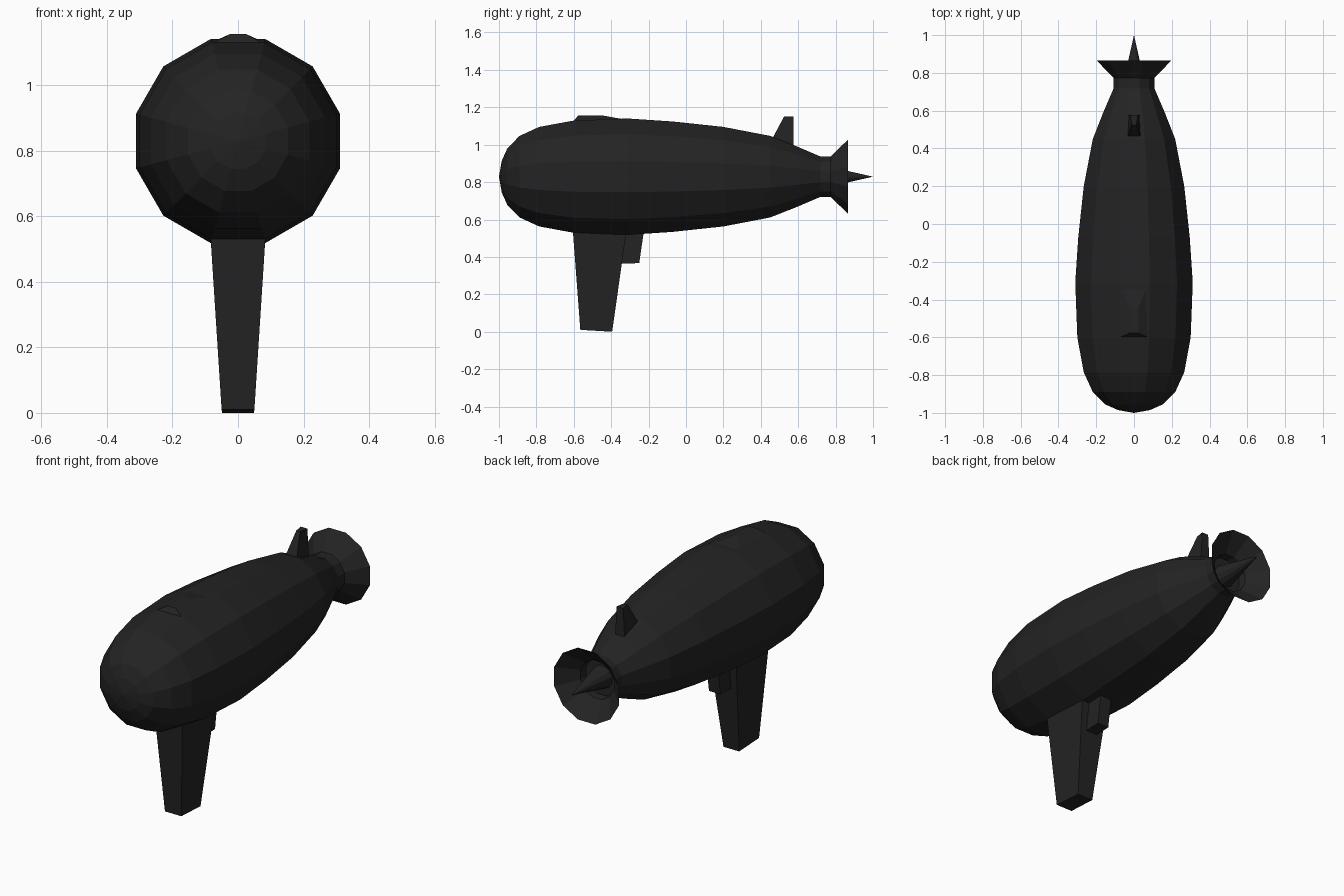
import bpy, bmesh, math

cube = bpy.data.objects.get("Cube")
if cube:
    bpy.data.objects.remove(cube, do_unlink=True)

AXIS_Z = 0.829   # height of the hull's long axis
SIDES = 12

black = bpy.data.materials.new("matte_black")
black.use_nodes = True
black.diffuse_color = (0.017, 0.017, 0.017, 1)
bsdf = next(n for n in black.node_tree.nodes if n.type == 'BSDF_PRINCIPLED')
bsdf.inputs["Base Color"].default_value = black.diffuse_color
bsdf.inputs["Roughness"].default_value = 0.8


def finish(name, bm):
    bmesh.ops.recalc_face_normals(bm, faces=bm.faces)
    mesh = bpy.data.meshes.new(name)
    bm.to_mesh(mesh)
    bm.free()
    mesh.materials.append(black)
    obj = bpy.data.objects.new(name, mesh)
    bpy.context.collection.objects.link(obj)
    return obj


def lathe(name, profile):
    """Faceted solid around the long axis; profile is (y, flat radius), zero radius = tip."""
    bm = bmesh.new()
    rings = []
    for y, flat in profile:
        if flat == 0:
            rings.append([bm.verts.new((0, y, AXIS_Z))] * SIDES)
            continue
        r = flat / math.cos(math.pi / SIDES)
        angles = [2 * math.pi * (k + 0.5) / SIDES for k in range(SIDES)]
        rings.append([bm.verts.new((r * math.cos(a), y, AXIS_Z + r * math.sin(a))) for a in angles])
    for a, b in zip(rings, rings[1:]):
        for k in range(SIDES):
            n = (k + 1) % SIDES
            corners = list(dict.fromkeys((a[k], a[n], b[n], b[k])))
            bm.faces.new(corners)
    return finish(name, bm)


def tapered_block(name, outline):
    """Mirrored six-sided block; outline is a side-on quad of (half width, y, z)."""
    bm = bmesh.new()
    left = [bm.verts.new((x, y, z)) for x, y, z in outline]
    right = [bm.verts.new((-x, y, z)) for x, y, z in outline]
    bm.faces.new(left)
    bm.faces.new(right[::-1])
    for k in range(4):
        n = (k + 1) % 4
        bm.faces.new((left[k], right[k], right[n], left[n]))
    return finish(name, bm)


# Hull with flared tail duct, turning back inside to a recessed wall
lathe("hull", [
    (-1.0, 0), (-0.985, 0.085), (-0.955, 0.152), (-0.89, 0.218), (-0.785, 0.266),
    (-0.6, 0.3), (-0.31, 0.311), (-0.07, 0.295), (0.2, 0.266), (0.45, 0.218),
    (0.59, 0.163), (0.718, 0.108), (0.773, 0.108), (0.866, 0.198),
    (0.775, 0.102), (0.73, 0.1), (0.73, 0)])

# Tail spike inside the duct
lathe("tail_spike", [(0.725, 0), (0.725, 0.062), (1.0, 0)])

# Support mast and the small block behind it
tapered_block("mast", [(0.084, -0.605, 0.54), (0.05, -0.565, 0.01),
                       (0.048, -0.395, 0.0), (0.083, -0.318, 0.54)])
tapered_block("mast_rear_block", [(0.035, -0.36, 0.54), (0.035, -0.36, 0.363),
                                  (0.035, -0.25, 0.367), (0.035, -0.225, 0.54)])

# Low hump on top and the tail fin
tapered_block("top_hump", [(0.08, -0.602, 1.125), (0.025, -0.578, 1.155),
                           (0.025, -0.44, 1.155), (0.08, -0.3, 1.13)])
tapered_block("tail_fin", [(0.036, 0.455, 1.02), (0.012, 0.525, 1.152),
                           (0.02, 0.576, 1.152), (0.03, 0.576, 0.97)])
